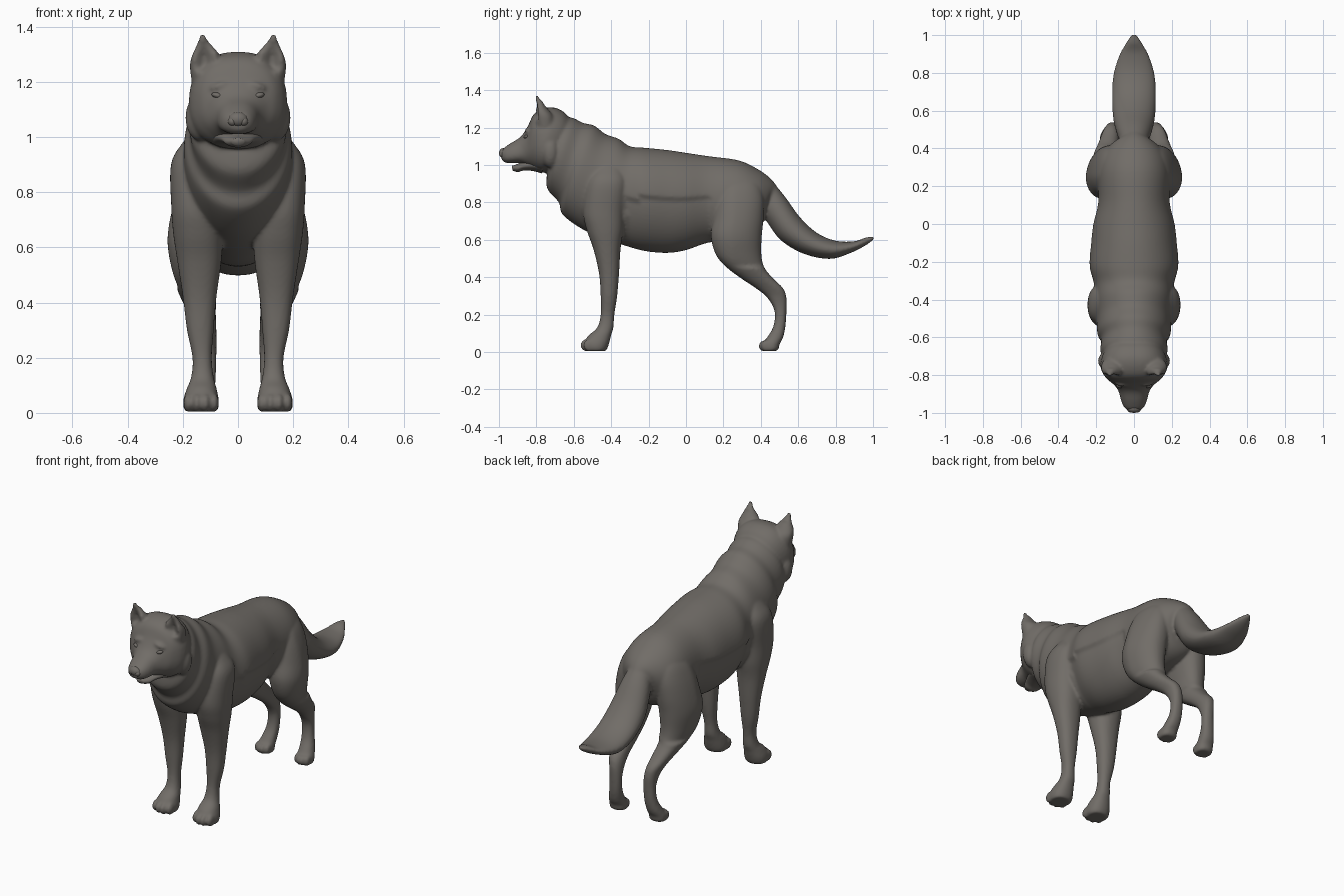
import bpy, bmesh, math
from mathutils import Matrix

fur = bpy.data.materials.new("grey_brown_fur")
fur.diffuse_color = (0.165, 0.152, 0.137, 1)


def smooth_rows(rows, steps=5):
    """Catmull-Rom interpolation through rows of numbers."""
    out = []
    for i in range(len(rows) - 1):
        p0, p1 = rows[max(i - 1, 0)], rows[i]
        p2, p3 = rows[i + 1], rows[min(i + 2, len(rows) - 1)]
        for s in range(steps):
            t = s / steps
            out.append([0.5 * (2 * b + (c - a) * t + (2 * a - 5 * b + 4 * c - d) * t * t
                               + (3 * b - a - 3 * c + d) * t ** 3)
                        for a, b, c, d in zip(p0, p1, p2, p3)])
    out.append(list(rows[-1]))
    return out


def loft(bm, rows, side=1, seg=40, square=1.0):
    """Closed skin; row = x, half width, y/z of one edge, y/z of the other, taper."""
    rings = []
    for x, w, ya, za, yb, zb, k in smooth_rows(rows):
        ring = []
        for i in range(seg):
            a = 2 * math.pi * i / seg
            c, s = [math.copysign(abs(f) ** square, f) for f in (math.cos(a), math.sin(a))]
            px = x + max(w, 0.002) * c * (1 + k * s)
            ring.append(bm.verts.new((side * px, (ya + yb) / 2 + (ya - yb) / 2 * s,
                                      (za + zb) / 2 + (za - zb) / 2 * s)))
        rings.append(ring)
    for r, q in zip(rings, rings[1:]):
        for i in range(seg):
            j = (i + 1) % seg
            bm.faces.new((r[i], r[j], q[j], q[i]))
    bm.faces.new(rings[0])
    bm.faces.new(rings[-1])
    return [v for r in rings for v in r]


def spine(rows):
    """Rows (y top, z top, y bottom, z bottom, half width, taper) centred on x = 0."""
    return [(0, w, yt, zt, yb, zb, k) for yt, zt, yb, zb, w, k in rows]


def limb(rows):
    """Rows (z, y front, y back, x inner, x outer) as level slices."""
    return [((xi + xo) / 2, (xo - xi) / 2, yf, z, yb, z, 0) for z, yf, yb, xi, xo in rows]


def ball(bm, loc, size, rot=0):
    m = Matrix.Translation(loc) @ Matrix.Rotation(rot, 4, 'Y') @ Matrix.Diagonal((*size, 1))
    bmesh.ops.create_uvsphere(bm, u_segments=24, v_segments=14, radius=1, matrix=m)


def finish(name, bm):
    bmesh.ops.recalc_face_normals(bm, faces=bm.faces)
    me = bpy.data.meshes.new(name)
    bm.to_mesh(me)
    bm.free()
    me.materials.append(fur)
    for p in me.polygons:
        p.use_smooth = True
    ob = bpy.data.objects.new(name, me)
    bpy.context.collection.objects.link(ob)
    return ob


body = bmesh.new()

# Torso and neck, with stepped fur folds
torso = loft(body, spine([
    (0.49, 0.88, 0.43, 0.80, 0.05, 0), (0.45, 0.93, 0.41, 0.69, 0.11, 0),
    (0.38, 0.98, 0.36, 0.63, 0.165, 0), (0.28, 1.025, 0.26, 0.60, 0.19, 0),
    (0.12, 1.047, 0.12, 0.585, 0.19, 0), (0, 1.065, 0, 0.545, 0.216, 0.03),
    (-0.1, 1.08, -0.1, 0.53, 0.227, 0.05), (-0.22, 1.092, -0.22, 0.54, 0.235, 0.06),
    (-0.30, 1.10, -0.33, 0.57, 0.212, 0.06), (-0.36, 1.14, -0.45, 0.61, 0.208, 0.0),
    (-0.43, 1.165, -0.56, 0.66, 0.198, 0), (-0.49, 1.21, -0.66, 0.735, 0.194, 0),
    (-0.55, 1.225, -0.68, 0.80, 0.174, 0), (-0.60, 1.25, -0.74, 0.87, 0.178, 0),
    (-0.65, 1.26, -0.745, 0.94, 0.16, 0)]), seg=64)
for v in torso:
    if -0.32 < v.co.y < 0.14 and v.co.z < 0.82:
        v.co.x *= 0.94

# Head: broad squarish skull, cheeks and muzzle
loft(body, spine([
    (-0.62, 1.245, -0.70, 0.97, 0.14, 0), (-0.655, 1.285, -0.73, 0.96, 0.165, -0.04),
    (-0.71, 1.308, -0.77, 0.96, 0.178, -0.04), (-0.77, 1.300, -0.80, 0.97, 0.168, -0.02),
    (-0.815, 1.270, -0.83, 0.985, 0.14, 0), (-0.847, 1.205, -0.86, 1.0, 0.102, -0.08),
    (-0.885, 1.150, -0.89, 1.010, 0.08, -0.12), (-0.94, 1.115, -0.935, 1.010, 0.067, -0.12),
    (-0.975, 1.09, -0.965, 1.012, 0.052, -0.05), (-0.992, 1.07, -0.984, 1.025, 0.03, 0)]),
    square=0.85)

# Tail
loft(body, spine([
    (0.40, 0.96, 0.36, 0.78, 0.06, 0), (0.47, 0.90, 0.405, 0.74, 0.075, 0),
    (0.53, 0.83, 0.44, 0.685, 0.092, 0), (0.61, 0.72, 0.51, 0.595, 0.11, 0),
    (0.70, 0.637, 0.63, 0.525, 0.116, 0), (0.80, 0.595, 0.77, 0.498, 0.11, 0),
    (0.90, 0.592, 0.88, 0.53, 0.08, 0), (0.96, 0.612, 0.96, 0.57, 0.042, 0),
    (1.005, 0.618, 1.005, 0.602, 0.012, 0)]))

front_leg = limb([
    (1.05, -0.45, -0.37, 0.10, 0.14), (0.98, -0.49, -0.34, 0.09, 0.20),
    (0.90, -0.53, -0.315, 0.08, 0.243), (0.75, -0.55, -0.33, 0.06, 0.242),
    (0.65, -0.53, -0.335, 0.055, 0.235), (0.55, -0.495, -0.35, 0.06, 0.22),
    (0.42, -0.465, -0.358, 0.078, 0.20), (0.30, -0.456, -0.368, 0.088, 0.185),
    (0.20, -0.456, -0.383, 0.095, 0.165), (0.13, -0.475, -0.388, 0.088, 0.17),
    (0.09, -0.52, -0.40, 0.078, 0.185), (0.05, -0.545, -0.41, 0.07, 0.198),
    (0.02, -0.545, -0.42, 0.07, 0.198), (0.005, -0.53, -0.43, 0.08, 0.19)])
# Hind legs draw inward at the hock
hind_leg = limb([
    (0.96, 0.26, 0.33, 0.06, 0.10), (0.90, 0.20, 0.39, 0.05, 0.175),
    (0.82, 0.165, 0.415, 0.05, 0.217),
    (0.72, 0.148, 0.415, 0.05, 0.245), (0.62, 0.133, 0.405, 0.06, 0.257),
    (0.52, 0.16, 0.403, 0.075, 0.242), (0.45, 0.22, 0.42, 0.08, 0.222),
    (0.39, 0.30, 0.47, 0.08, 0.195), (0.34, 0.375, 0.52, 0.08, 0.172),
    (0.29, 0.435, 0.537, 0.078, 0.155), (0.22, 0.473, 0.537, 0.078, 0.147),
    (0.14, 0.468, 0.532, 0.08, 0.153), (0.08, 0.435, 0.52, 0.083, 0.168),
    (0.04, 0.405, 0.50, 0.082, 0.18), (0.015, 0.40, 0.495, 0.082, 0.18),
    (0.005, 0.41, 0.48, 0.09, 0.172)])
# Ears rise out of the corners of the skull
ear = limb([
    (1.20, -0.80, -0.70, 0.07, 0.168), (1.26, -0.81, -0.71, 0.062, 0.175),
    (1.295, -0.815, -0.735, 0.066, 0.167), (1.32, -0.813, -0.755, 0.084, 0.156),
    (1.345, -0.808, -0.778, 0.105, 0.146), (1.373, -0.805, -0.79, 0.122, 0.138)])

for side in (1, -1):
    # Legs and toes
    loft(body, front_leg, side, square=0.9)
    for v in loft(body, hind_leg, side, square=0.88):
        if v.co.z > 0.45:
            v.co.x *= 1 - 0.7 * max(0, v.co.y - 0.25)
    for i in range(4):
        mid = abs(i - 1.5) < 1
        ball(body, (side * (0.087 + 0.031 * i), -0.53 if mid else -0.515, 0.036),
             (0.018, 0.035, 0.034))
        ball(body, (side * (0.097 + 0.023 * i), 0.418 if mid else 0.43, 0.032),
             (0.014, 0.03, 0.03))
    # Ears, cupped on the front
    for v in loft(body, ear, side):
        if v.co.z > 1.24 and v.co.y < -0.77:
            reach = max(0, 1 - abs(v.co.x - side * 0.122) / 0.04)
            v.co.y += 0.04 * reach * max(0, min(1, (1.355 - v.co.z) / 0.06))
    # Brows and cheek ruff
    ball(body, (side * 0.066, -0.832, 1.185), (0.04, 0.03, 0.016), side * 0.3)
    ball(body, (side * 0.135, -0.725, 1.07), (0.056, 0.05, 0.085))

# Fuse the body parts into one smooth skin
wolf = finish("wolf_body", body)
rm = wolf.modifiers.new("fuse", 'REMESH')
rm.mode = 'VOXEL'
rm.voxel_size = 0.008
rm.use_smooth_shade = True
sm = wolf.modifiers.new("soften", 'SMOOTH')
sm.factor = 0.5
sm.iterations = 6

# Lower jaw, slightly parted at the tip
jaw = bmesh.new()
loft(jaw, spine([
    (-0.76, 1.04, -0.77, 0.955, 0.11, 0), (-0.82, 1.03, -0.82, 0.968, 0.085, 0),
    (-0.87, 1.018, -0.87, 0.97, 0.062, 0), (-0.905, 1.004, -0.90, 0.962, 0.046, 0),
    (-0.932, 0.995, -0.926, 0.97, 0.022, 0)]))
finish("lower_jaw", jaw)

# Nose pad with nostrils
nose = bmesh.new()
ball(nose, (0, -0.977, 1.064), (0.034, 0.023, 0.026))
for side in (1, -1):
    ball(nose, (side * 0.02, -0.978, 1.056), (0.017, 0.019, 0.017))
finish("nose", nose)

# Eyes
for side, label in ((1, "left"), (-1, "right")):
    eye = bmesh.new()
    ball(eye, (side * 0.074, -0.85, 1.15), (0.022, 0.018, 0.011), -side * 0.25)
    finish(label + "_eye", eye)
